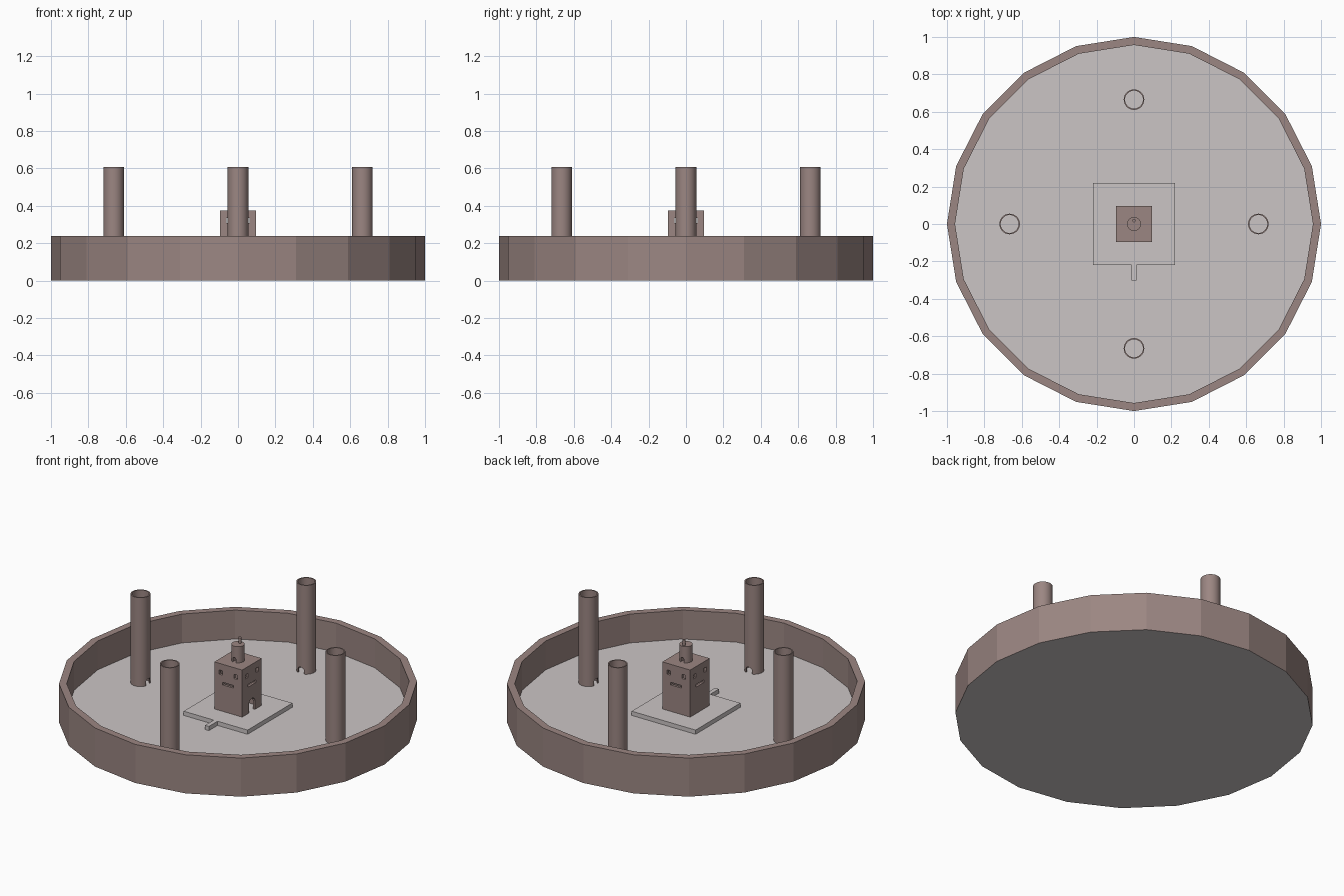
import bpy, bmesh, math
from math import pi, sin, cos
from mathutils import Matrix, Vector

if "Cube" in bpy.data.objects:
    bpy.data.objects.remove(bpy.data.objects["Cube"])

FLOOR, PLATE, ROOF = 0.06, 0.086, 0.376


def material(name, color):
    m = bpy.data.materials.new(name)
    m.diffuse_color = color
    m.use_nodes = True
    m.node_tree.nodes["Principled BSDF"].inputs["Base Color"].default_value = m.diffuse_color
    return m


STONE = material("stone", (0.33, 0.24, 0.225, 1))
PALE = material("pale_floor", (0.6, 0.56, 0.56, 1))


def finish(name, bm, *mats):
    bmesh.ops.recalc_face_normals(bm, faces=bm.faces)
    me = bpy.data.meshes.new(name)
    bm.to_mesh(me)
    bm.free()
    ob = bpy.data.objects.new(name, me)
    bpy.context.collection.objects.link(ob)
    for m in mats:
        me.materials.append(m)
    return ob


def select(ob):
    bpy.ops.object.select_all(action='DESELECT')
    ob.select_set(True)
    bpy.context.view_layer.objects.active = ob


def smooth(ob):
    select(ob)
    bpy.ops.object.shade_smooth_by_angle(angle=math.radians(35))


def add_box(bm, lo, hi):
    lo, hi = Vector(lo), Vector(hi)
    size = hi - lo
    bmesh.ops.create_cube(bm, size=1, matrix=Matrix.Translation((lo + hi) / 2)
                          @ Matrix.Diagonal((*size, 1)))


def lathe(bm, profile, sides, center=(0, 0), closed=True):
    """Revolve (r, z) points; open profiles get end caps."""
    rings = [[bm.verts.new((center[0] + r * cos(pi / 2 + 2 * pi * i / sides),
                            center[1] + r * sin(pi / 2 + 2 * pi * i / sides), z))
              for i in range(sides)] for r, z in profile]
    pairs = list(zip(rings, rings[1:])) + ([(rings[-1], rings[0])] if closed else [])
    for a, b in pairs:
        for i in range(sides):
            j = (i + 1) % sides
            bm.faces.new((a[i], a[j], b[j], b[i]))
    if not closed:
        return bm.faces.new(rings[0]), bm.faces.new(rings[-1])


def add_arch(bm, width, z0, z1, x0, x1):
    """Round-topped door prism running along x."""
    r = width / 2
    pts = [(-r, z0), (r, z0)] + [(r * cos(pi * i / 8), z1 - r + r * sin(pi * i / 8))
                                 for i in range(9)]
    a, b = ([bm.verts.new((x, y, z)) for y, z in pts] for x in (x0, x1))
    bm.faces.new(a)
    bm.faces.new(b[::-1])
    n = len(pts)
    for i in range(n):
        bm.faces.new((a[i], b[i], b[(i + 1) % n], a[(i + 1) % n]))


def spin(ob, angle, move=(0, 0, 0)):
    ob.data.transform(Matrix.Translation(move) @ Matrix.Rotation(angle, 4, 'Z'))


def cut(ob, bm):
    cutter = finish("cutter", bm)
    cutter.hide_render = True
    mod = ob.modifiers.new("openings", 'BOOLEAN')
    mod.operation, mod.solver, mod.object = 'DIFFERENCE', 'EXACT', cutter
    select(ob)
    bpy.ops.object.modifier_apply(modifier=mod.name)
    bpy.data.objects.remove(cutter)


# Round basin: twenty-sided wall with pale floor and underside
bm = bmesh.new()
for f in lathe(bm, [(1, 0), (1, 0.238), (0.957, 0.238), (0.957, FLOOR)], 20, closed=False):
    f.material_index = 1
finish("basin", bm, STONE, PALE)

# Square plate with a short front tab
bm = bmesh.new()
add_box(bm, (-0.218, -0.218, FLOOR - 0.01), (0.218, 0.218, PLATE))
finish("plate", bm, PALE)
bm = bmesh.new()
add_box(bm, (-0.013, -0.302, FLOOR - 0.01), (0.013, -0.21, PLATE))
finish("plate_tab", bm, PALE)

# Four hollow towers, doors facing the centre
for k in range(4):
    bm = bmesh.new()
    lathe(bm, [(0.055, 0.05), (0.055, 0.608), (0.048, 0.608), (0.048, 0.05)], 32)
    tower = finish("tower", bm, STONE)
    door = bmesh.new()
    add_arch(door, 0.042, 0.03, 0.1, -0.1, 0)
    cut(tower, door)
    spin(tower, k * pi / 2, (0.665 * cos(k * pi / 2), 0.665 * sin(k * pi / 2), 0))
    smooth(tower)

# Hollow keep
bm = bmesh.new()
add_box(bm, (-0.095, -0.095, PLATE - 0.01), (0.095, 0.095, ROOF))
keep = finish("keep", bm, STONE)
bm = bmesh.new()
add_box(bm, (-0.08, -0.08, PLATE - 0.03), (0.08, 0.08, ROOF - 0.015))
cut(keep, bm)

# Two windows and a slit through each pair of opposite walls
for axis in range(2):
    for u, z, w, h in ((-0.05, 0.322, 0.024, 0.026), (0.05, 0.322, 0.024, 0.026),
                       (0, 0.257, 0.075, 0.016)):
        lo, hi = [-0.2, u - w / 2], [0.2, u + w / 2]
        if axis:
            lo, hi = lo[::-1], hi[::-1]
        bm = bmesh.new()
        add_box(bm, (*lo, z - h / 2), (*hi, z + h / 2))
        cut(keep, bm)

# Keep door on the right side
bm = bmesh.new()
add_arch(bm, 0.06, PLATE - 0.05, PLATE + 0.08, 0, 0.2)
cut(keep, bm)

# Roof turret with small arched passage, and a finial
bm = bmesh.new()
lathe(bm, [(0.037, ROOF - 0.005), (0.037, 0.476)], 32, closed=False)
turret = finish("turret", bm, STONE)
bm = bmesh.new()
add_arch(bm, 0.022, ROOF - 0.03, ROOF + 0.03, -0.1, 0.1)
bm.transform(Matrix.Rotation(pi / 2, 4, 'Z'))
cut(turret, bm)
smooth(turret)
bm = bmesh.new()
lathe(bm, [(0.009, 0.47), (0.009, 0.51)], 16, center=(0, 0.018), closed=False)
smooth(finish("finial", bm, STONE))
